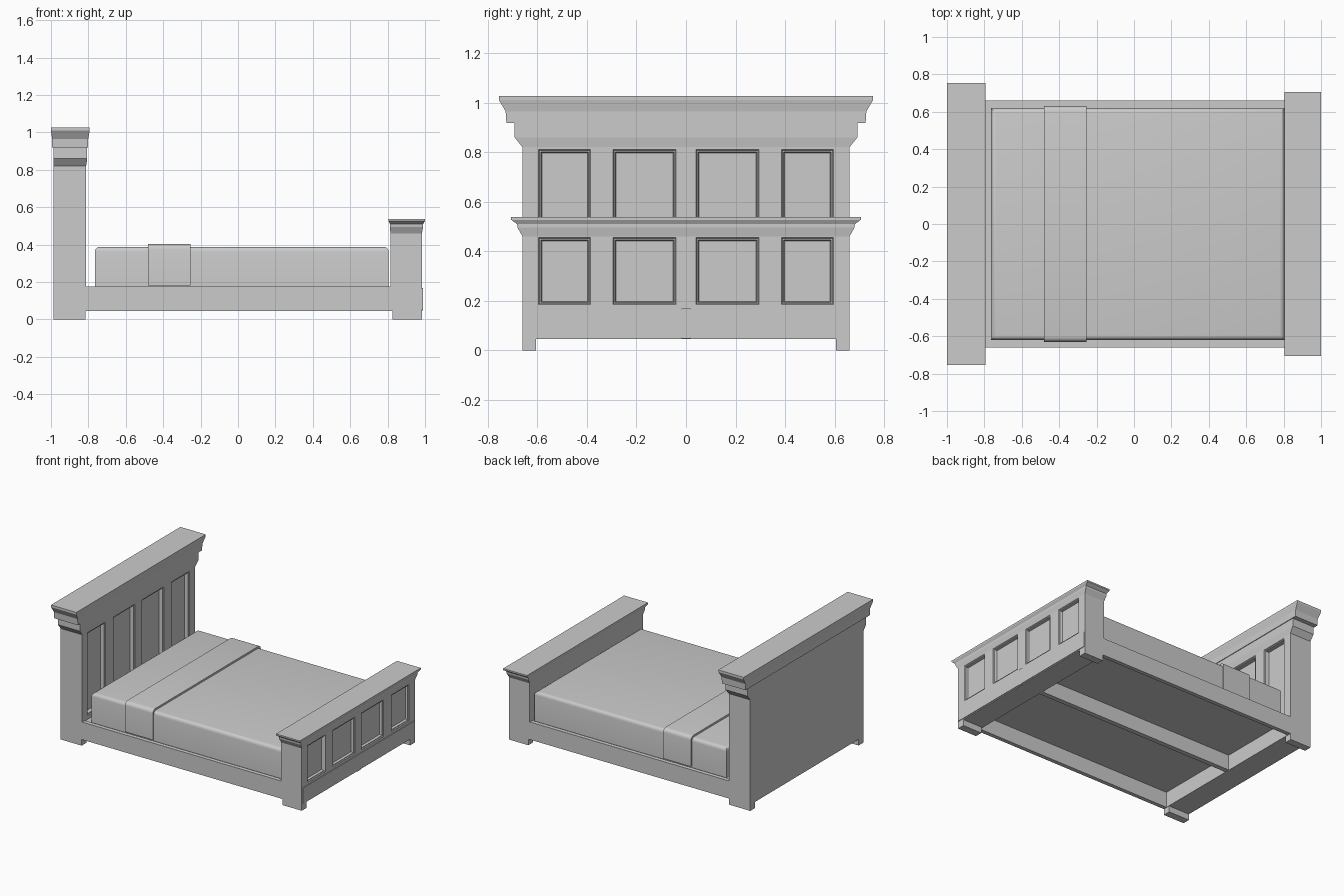
import bpy, bmesh

if "Cube" in bpy.data.objects:
    bpy.data.objects.remove(bpy.data.objects["Cube"])


def finish(name, bm):
    bmesh.ops.recalc_face_normals(bm, faces=bm.faces)
    me = bpy.data.meshes.new(name)
    bm.to_mesh(me)
    bm.free()
    ob = bpy.data.objects.new(name, me)
    bpy.context.collection.objects.link(ob)
    return ob


def loft(name, rings, caps=(True, True)):
    """Join equal-sized point rings into a skin."""
    bm = bmesh.new()
    loops = [[bm.verts.new(p) for p in r] for r in rings]
    n = len(rings[0])
    for a, b in zip(loops, loops[1:]):
        for i in range(n):
            j = (i + 1) % n
            bm.faces.new((a[i], a[j], b[j], b[i]))
    if caps[0]:
        bm.faces.new(loops[0])
    if caps[1]:
        bm.faces.new(loops[-1])
    return finish(name, bm)


def flat_ring(z, y, x0, x1):
    return [(x0, -y, z), (x1, -y, z), (x1, y, z), (x0, y, z)]


def box(name, x0, x1, y0, y1, z0, z1):
    return loft(name, [[(x0, y0, z), (x1, y0, z), (x1, y1, z), (x0, y1, z)] for z in (z0, z1)])


def panelled_board(name, x_in, x_face, depth, z0, z1, openings, p0, p1):
    """Solid board with four framed recesses on its +x face."""
    xs = x_face - depth
    box(name + "_back_slab", x_in, xs, -.66, .66, z0, z1)
    # frame rails above and below the openings
    box(name + "_bottom_rail", xs, x_face, -.66, .66, z0, p0)
    box(name + "_top_rail", xs, x_face, -.66, .66, p1, z1)
    # uprights between openings
    edges = [-.66] + [v for o in openings for v in o] + [.66]
    for a, b in zip(edges[::2], edges[1::2]):
        box(name + "_stile", xs, x_face, a, b, p0, p1)
    # moulded lining and sunk panel
    for a, b in openings:
        rings = []
        for inset, x in ((0, x_face), (.004, x_face - .006), (.009, x_face - .006),
                         (.013, xs + .002)):
            rings.append([(x, a + inset, p0 + inset), (x, b - inset, p0 + inset),
                          (x, b - inset, p1 - inset), (x, a + inset, p1 - inset)])
        loft(name + "_panel", rings, (False, True))


openings = [(-.595, -.385), (-.295, -.04), (.04, .295), (.385, .595)]

# Headboard and its stepped crown
panelled_board("headboard", -.987, -.812, .035, .045, .825, openings, .2, .81)
loft("headboard_crown", [flat_ring(*r) for r in (
    (.82, .66, -.987, -.812), (.86, .692, -.987, -.806), (.918, .692, -.987, -.806),
    (.918, .725, -.994, -.801), (.965, .728, -.994, -.801),
    (1.01, .755, -1, -.793), (1.026, .755, -1, -.793))])

# Footboard and its stepped crown
panelled_board("footboard", .815, .983, .025, .045, .465, openings, .185, .455)
loft("footboard_crown", [flat_ring(*r) for r in (
    (.46, .66, .815, .983), (.495, .68, .812, .99), (.51, .682, .812, .99),
    (.527, .706, .805, 1), (.538, .706, .805, 1))])
box("footboard_plinth", .98, .988, -.655, .655, .052, .165)

# Legs and side rails on both sides
for s in (-1, 1):
    a, b = sorted((s * .605, s * .66))
    box("head_leg", -.987, -.815, a, b, 0, .05)
    box("foot_leg", .826, .983, a, b, 0, .05)
    a, b = sorted((s * .63, s * .66))
    box("side_rail", -.82, .82, a, b, .045, .175)

# Centre beam and deck under the mattress
box("centre_beam", -.82, .99, -.018, .018, .047, .168)
box("mattress_deck", -.82, .82, -.64, .64, .16, .17)


# Rounded bedding: straight sides, softened top edge
def cushion(name, x0, x1, y, z0, z1, r, ends):
    ob = box(name, x0, x1, -y, y, z0, z1)
    bm = bmesh.new()
    bm.from_mesh(ob.data)
    top = []
    for e in bm.edges:
        p, q = (v.co for v in e.verts)
        if min(p.z, q.z) > z1 - 1e-4:
            along_x = abs(p.x - q.x) > 1e-4
            if along_x or (p.x > (x0 + x1) / 2 and ends[1]) or (p.x < (x0 + x1) / 2 and ends[0]):
                top.append(e)
    bmesh.ops.bevel(bm, geom=top, offset=r, segments=4, profile=.5, affect='EDGES')
    bm.to_mesh(ob.data)
    bm.free()
    bpy.ops.object.select_all(action='DESELECT')
    bpy.context.view_layer.objects.active = ob
    ob.select_set(True)
    bpy.ops.object.shade_smooth_by_angle()


cushion("mattress", -.765, .805, .62, .165, .388, .026, (True, True))
cushion("folded_blanket_band", -.482, -.255, .63, .18, .402, .028, (False, False))
